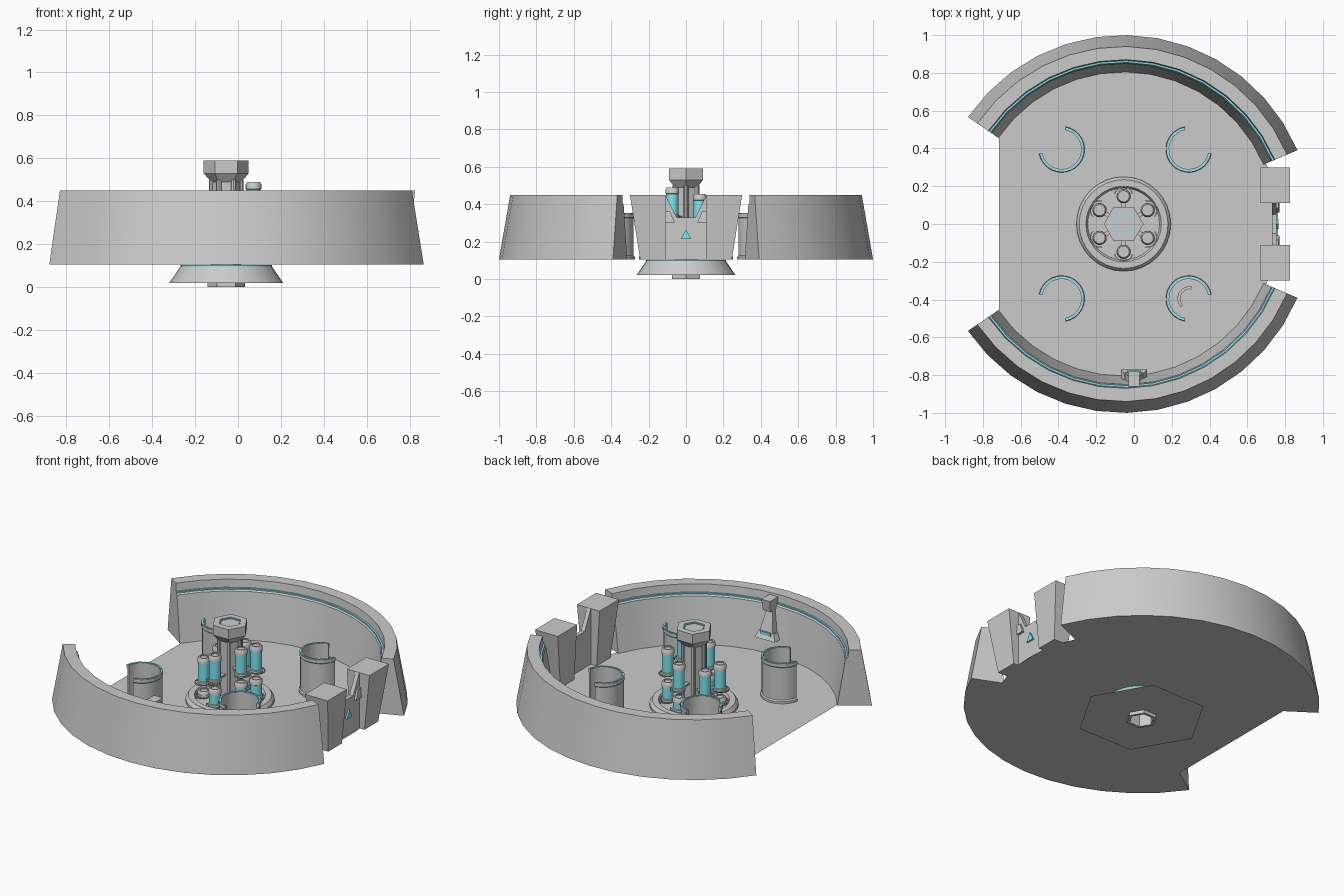
import bpy, bmesh
from math import sin, cos, pi, radians, atan2
from mathutils import Vector

if "Cube" in bpy.data.objects:
    bpy.data.objects.remove(bpy.data.objects["Cube"])

CX = -0.055                      # centre of the round room
FLOOR = 0.105

glow = bpy.data.materials.new("cyan_glow")
glow.diffuse_color = (0.2, 0.83, 0.9, 1)
glow.use_nodes = True
glow.node_tree.nodes["Principled BSDF"].inputs["Base Color"].default_value = glow.diffuse_color


def finish(name, bm, mat=None, smooth=True):
    bmesh.ops.remove_doubles(bm, verts=bm.verts, dist=1e-5)
    bmesh.ops.recalc_face_normals(bm, faces=bm.faces)
    me = bpy.data.meshes.new(name)
    bm.to_mesh(me)
    bm.free()
    ob = bpy.data.objects.new(name, me)
    bpy.context.collection.objects.link(ob)
    if mat:
        me.materials.append(mat)
    if smooth:
        bpy.ops.object.select_all(action='DESELECT')
        ob.select_set(True)
        bpy.context.view_layer.objects.active = ob
        bpy.ops.object.shade_smooth_by_angle(angle=radians(32))
    return ob


def sweep(name, prof, n, c=(CX, 0), a0=0, a1=360, closed=False, mat=None, smooth=True):
    """Turn an (r, z) profile around a vertical axis; part turns get end caps."""
    bm = bmesh.new()
    full = abs(a1 - a0) >= 360
    rings = []
    for i in range(n if full else n + 1):
        a = radians(a0 + (a1 - a0) * i / n)
        rings.append([bm.verts.new((c[0] + r * cos(a), c[1] + r * sin(a), z)) for r, z in prof])
    m = len(prof)
    for i in range(n):
        p, q = rings[i], rings[(i + 1) % len(rings)]
        for j in range(m if closed else m - 1):
            k = (j + 1) % m
            bm.faces.new((p[j], q[j], q[k], p[k]))
    if closed and not full:
        bm.faces.new(rings[0])
        bm.faces.new(rings[-1])
    bmesh.ops.dissolve_degenerate(bm, edges=bm.edges, dist=1e-6)
    return finish(name, bm, mat, smooth)


def loft(name, rect0, z0, rect1, z1, mat=None):
    """Tapered block between two rectangles (x0, x1, y0, y1)."""
    bm = bmesh.new()
    lv = [[bm.verts.new((x, y, z)) for x, y in ((r[0], r[2]), (r[1], r[2]), (r[1], r[3]), (r[0], r[3]))]
          for r, z in ((rect0, z0), (rect1, z1))]
    bm.faces.new(lv[0])
    bm.faces.new(lv[1])
    for i in range(4):
        j = (i + 1) % 4
        bm.faces.new((lv[0][i], lv[0][j], lv[1][j], lv[1][i]))
    return finish(name, bm, mat, False)


def plate(name, yz, x0, x1, mat=None):
    """Outline in the y-z plane given thickness along x."""
    bm = bmesh.new()
    a = [bm.verts.new((x0, y, z)) for y, z in yz]
    b = [bm.verts.new((x1, y, z)) for y, z in yz]
    bm.faces.new(a)
    bm.faces.new(b)
    for i in range(len(yz)):
        j = (i + 1) % len(yz)
        bm.faces.new((a[i], a[j], b[j], b[i]))
    return finish(name, bm, mat, False)


def ring(r0, r1, z0, z1):
    return [(r0, z0), (r1, z0), (r1, z1), (r0, z1)]


# floor sheet: round, cut straight on the left, open in the centre
bm = bmesh.new()
outer, inner = [], []
cut = atan2(0.487, -0.66)
N = 48
for i in range(N + 1):
    a = -cut + 2 * cut * i / N
    outer.append(bm.verts.new((CX + 0.82 * cos(a), 0.82 * sin(a), FLOOR)))
    inner.append(bm.verts.new((CX + 0.1 * cos(a), 0.1 * sin(a), FLOOR)))
for i in range(N + 1):
    j = (i + 1) % (N + 1)
    bm.faces.new((outer[i], outer[j], inner[j], inner[i]))
finish("floor", bm, smooth=False)

# two curved outer walls with a glowing strip inside
wall = [(1.0, FLOOR), (0.94, 0.45), (0.87, 0.45), (0.865, 0.40), (0.85, 0.385), (0.805, FLOOR)]
for side, a0, a1 in (("back", 23, 145.5), ("front", -23, -145.5)):
    sweep(side + "_wall", wall, 13, a0=a0, a1=a1, closed=True)
    sweep(side + "_wall_light", ring(0.855, 0.867, 0.394, 0.402), 13, a0=a0, a1=a1, closed=True, mat=glow)

# gate posts, notched gate panel and its emblem-free marker
for s, side in ((-1, "front"), (1, "back")):
    lo = sorted((s * 0.11, s * 0.245))
    hi = sorted((s * 0.11, s * 0.30))
    loft(side + "_gate_post", (0.69, 0.79, *lo), FLOOR, (0.67, 0.825, *hi), 0.45)
    loft(side + "_gate_bracket", (0.73, 0.77, *sorted((s * 0.06, s * 0.11))), 0.30,
         (0.73, 0.765, *sorted((s * 0.085, s * 0.11))), 0.36)
plate("gate_panel", [(-0.11, FLOOR), (0.11, FLOOR), (0.11, 0.45), (0.05, 0.33), (-0.05, 0.33), (-0.11, 0.45)],
      0.73, 0.755)
plate("gate_marker", [(-0.027, 0.215), (0.027, 0.215), (0, 0.265)], 0.75, 0.765, glow)

# pedestal and hexagonal sheet below the floor
sweep("lower_pedestal", [(0.265, 0.02), (0.214, 0.095)], 32)
sweep("lower_pedestal_light", [(0.214, 0.095), (0.214, 0.102)], 32, mat=glow)
sweep("lower_pedestal_top", [(0.214, 0.102), (0.09, 0.102)], 32)
sweep("lower_hex_sheet", [(0.08, 0.02), (0.37, 0.02)], 6, smooth=False)

# raised round dais
sweep("dais", [(0.25, FLOOR), (0.25, 0.12), (0.235, 0.14), (0.20, 0.14), (0.19, 0.122), (0.07, 0.122)], 32)

# hexagonal central column, open underneath, with a wide cap
sweep("central_column", [(0, 0.3), (0.07, 0.3), (0.07, 0), (0.087, 0), (0.087, 0.02), (0.07, 0.04), (0.07, 0.49),
                         (0.105, 0.53), (0.105, 0.59), (0.066, 0.59), (0.066, 0.583), (0, 0.583)], 6, smooth=False)
sweep("column_cap_light", ring(0.058, 0.064, 0.58, 0.588), 6, closed=True, mat=glow, smooth=False)
for k in range(6):
    a = radians(60 * k)
    c = (CX + 0.067 * cos(a), 0.067 * sin(a))
    sweep("column_rib", [(0, 0.12), (0.013, 0.12), (0.013, 0.5), (0, 0.5)], 8, c)

# two tiers of glowing canisters stepping around the column
tops = {-30: 0.49, 30: 0.455, 90: 0.42, 150: 0.385, 210: 0.37, 270: 0.445}
for deg, top in tops.items():
    a = radians(deg)
    d = Vector((cos(a), sin(a)))
    c = (CX + 0.147 * d.x, 0.147 * d.y)
    for t in (top, top - 0.205):
        b = max(t - 0.17, 0.122)
        sweep("canister_glass", [(0.033, b + 0.02), (0.033, t - 0.025)], 16, c, mat=glow)
        sweep("canister_cap", [(0.033, t - 0.035), (0.037, t - 0.033), (0.037, t - 0.012), (0.030, t),
                               (0.022, t), (0.022, t - 0.006), (0, t - 0.006)], 16, c)
        sweep("canister_base", [(0, b), (0.032, b), (0.038, b + 0.008), (0.038, b + 0.022), (0.033, b + 0.025)], 16, c)
        sweep("canister_clip", ring(0.046, 0.052, b + 0.006, b + 0.014), 12, c, deg - 75, deg + 75, True)
        # arm from the column to the canister
        bm = bmesh.new()
        bmesh.ops.create_cube(bm, size=1)
        bmesh.ops.scale(bm, vec=(0.07, 0.022, 0.012), verts=bm.verts)
        bmesh.ops.translate(bm, vec=(0.09, 0, b + 0.012), verts=bm.verts)
        for v in bm.verts:
            x, y = v.co.x, v.co.y
            v.co.x, v.co.y = CX + x * d.x - y * d.y, x * d.y + y * d.x
        finish("canister_arm", bm, smooth=False)

# four open booths facing outward, each with a lit rim
for sx, x in ((-1, -0.383), (1, 0.29)):
    for s in (-1, 1):
        out = math_deg = 180 / pi * atan2(s, sx)
        a0, a1 = out + 55, out + 305
        c = (x, s * 0.395)
        sweep("booth_shell", [(0.104, FLOOR), (0.122, FLOOR), (0.122, 0.118), (0.115, 0.125), (0.115, 0.325),
                              (0.12, 0.33), (0.12, 0.35), (0.104, 0.35)], 20, c, a0, a1, True)
        for i in range(10):
            w = (a1 - a0) / 10
            sweep("booth_rim_light", ring(0.107, 0.116, 0.345, 0.353), 2, c,
                  a0 + w * (i + 0.1), a0 + w * (i + 0.9), True, glow)

# small curved seat inside one booth
sweep("booth_seat", ring(0.05, 0.065, FLOOR, 0.17), 10, (0.295, -0.395), 80, 225, True)

# pylon with a lit head on the front wall
loft("pylon_foot", (-0.07, 0.07, -0.86, -0.77), 0.2, (-0.05, 0.05, -0.86, -0.79), 0.24)
loft("pylon_stem", (-0.045, 0.045, -0.86, -0.785), 0.24, (-0.02, 0.02, -0.86, -0.82), 0.37)
loft("pylon_head", (-0.025, 0.025, -0.86, -0.79), 0.37, (-0.03, 0.03, -0.86, -0.78), 0.44)
loft("pylon_light", (-0.035, 0.035, -0.785, -0.775), 0.225, (-0.035, 0.035, -0.785, -0.775), 0.245, glow)
